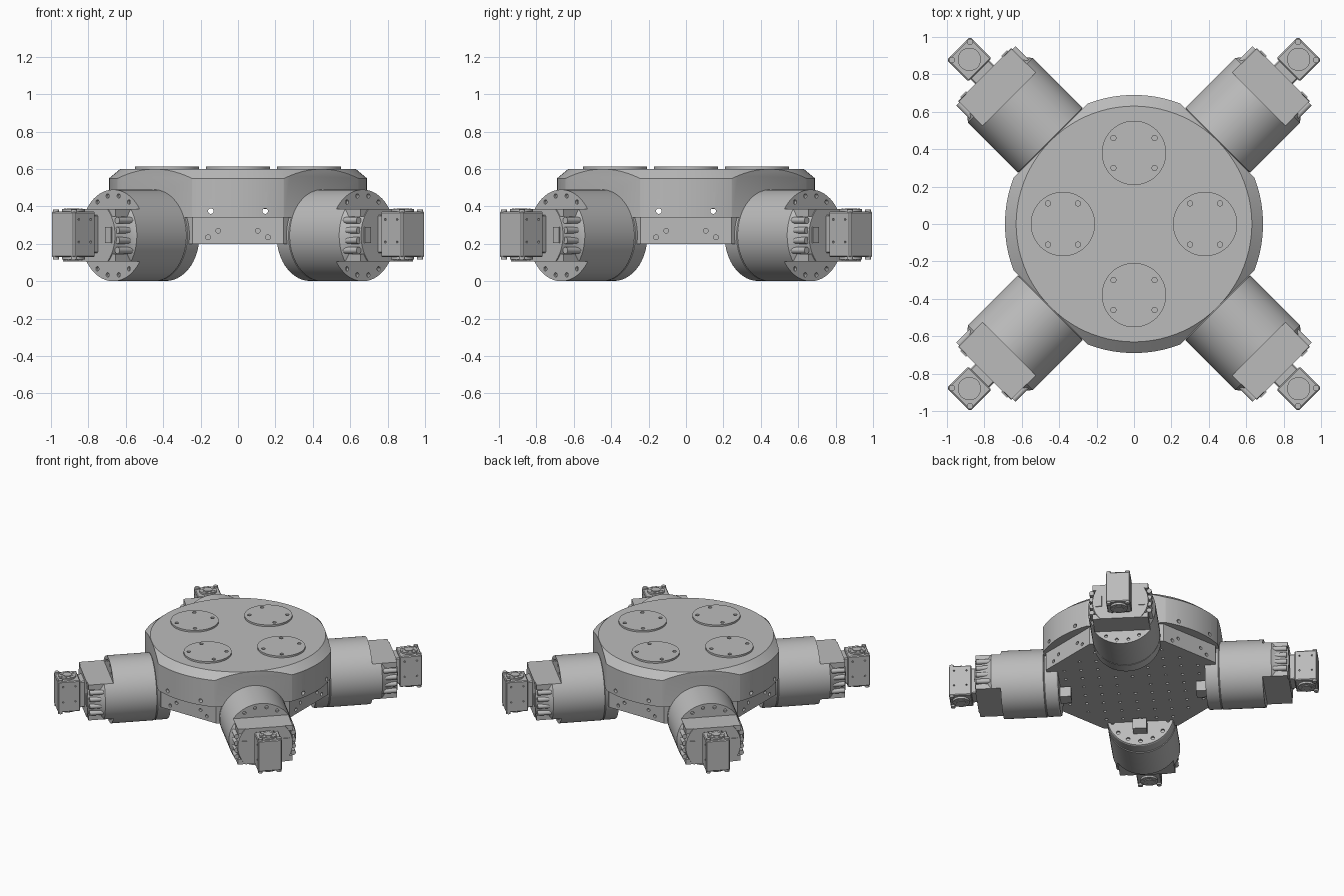
import bpy, bmesh, math
from mathutils import Matrix, Vector

cube = bpy.data.objects.get("Cube")
if cube:
    bpy.data.objects.remove(cube, do_unlink=True)

grey = bpy.data.materials.new("machined_grey")
grey.use_nodes = True
grey.diffuse_color = (0.5, 0.5, 0.5, 1)
grey.node_tree.nodes["Principled BSDF"].inputs["Base Color"].default_value = grey.diffuse_color

ALONG_X = Matrix.Rotation(math.pi / 2, 4, 'Y')
ALONG_Y = Matrix.Rotation(-math.pi / 2, 4, 'X')
ALONG_Z = Matrix.Identity(4)
AXIS_Z = 0.245      # height of every arm axis
DIAG = math.sqrt(0.5)


def add_lathe(bm, profile, turn=ALONG_Z, origin=(0, 0, 0), sides=64):
    """Closed solid from (height, radius) pairs around the turned z axis."""
    place = Matrix.Translation(origin) @ turn
    rings = []
    for h, r in profile:
        angles = [2 * math.pi * (i + 0.5) / sides for i in range(sides)]
        rings.append([bm.verts.new(place @ Vector((r * math.cos(a), r * math.sin(a), h))) for a in angles])
    for low, high in zip(rings, rings[1:]):
        for i in range(sides):
            j = (i + 1) % sides
            bm.faces.new((low[i], low[j], high[j], high[i]))
    bm.faces.new(rings[0][::-1])
    bm.faces.new(rings[-1])


def add_rod(bm, origin, r, length, turn=ALONG_Z, sides=16):
    """Rod centred on its origin."""
    add_lathe(bm, [(-length / 2, r), (length / 2, r)], turn, origin, sides)


def add_box(bm, low, high):
    low, high = Vector(low), Vector(high)
    size = Matrix.Diagonal((high - low).to_4d())
    size[3][3] = 1
    bmesh.ops.create_cube(bm, size=1, matrix=Matrix.Translation((low + high) / 2) @ size)


def slice_off(bm, point, normal):
    """Remove everything beyond a plane and close the opening."""
    geom = bm.verts[:] + bm.edges[:] + bm.faces[:]
    cut = bmesh.ops.bisect_plane(bm, geom=geom, plane_co=point, plane_no=normal, clear_outer=True)
    edges = [e for e in cut["geom_cut"] if isinstance(e, bmesh.types.BMEdge)]
    if edges:
        bmesh.ops.contextual_create(bm, geom=edges)


def finish(name, bm):
    bmesh.ops.recalc_face_normals(bm, faces=bm.faces)
    mesh = bpy.data.meshes.new(name)
    bm.to_mesh(mesh)
    bm.free()
    mesh.materials.append(grey)
    obj = bpy.data.objects.new(name, mesh)
    bpy.context.collection.objects.link(obj)
    return obj


def drill(obj, holes):
    """Subtract (origin, radius, length, direction) rods from a part."""
    bm = bmesh.new()
    for origin, r, length, turn in holes:
        add_rod(bm, origin, r, length, turn, 12)
    cutter = finish("hole_cutter", bm)
    cutter.hide_render = True
    mod = obj.modifiers.new("holes", 'BOOLEAN')
    mod.operation, mod.solver, mod.object = 'DIFFERENCE', 'EXACT', cutter
    bpy.context.view_layer.update()
    graph = bpy.context.evaluated_depsgraph_get()
    mesh = bpy.data.meshes.new_from_object(obj.evaluated_get(graph))
    obj.modifiers.clear()
    obj.data = mesh
    bpy.data.objects.remove(cutter, do_unlink=True)


def smooth(obj):
    for p in obj.data.polygons:
        p.use_smooth = True
    obj.data.set_sharp_from_angle(angle=math.radians(25))


signs = [(sx, sy) for sx in (-1, 1) for sy in (-1, 1)]

# Round upper hull with four diagonal mounting flats
bm = bmesh.new()
add_lathe(bm, [(0.34, 0.69), (0.55, 0.69), (0.60, 0.63)], sides=96)
for sx, sy in signs:
    slice_off(bm, (sx * 0.63 * DIAG, sy * 0.63 * DIAG, 0), (sx, sy, 0))
hull = finish("hull", bm)

# Lower hull with flat side panels
bm = bmesh.new()
add_box(bm, (-0.62, -0.62, 0.20), (0.62, 0.62, 0.345))
for sx, sy in signs:
    slice_off(bm, (sx * 0.61 * DIAG, sy * 0.61 * DIAG, 0), (sx, sy, 0))
base = finish("lower_hull", bm)

# Through holes in the hull, panel holes and the underside hole grid
drill(hull, [((s * 0.145, 0, 0.375), 0.015, 2, ALONG_Y) for s in (-1, 1)])
drill(hull, [((0, s * 0.145, 0.375), 0.015, 2, ALONG_X) for s in (-1, 1)])
panel = []
for t, z in ((0.16, 0.235), (0.105, 0.27)):
    for a, b in signs:
        panel.append(((a * t, b * 0.62, z), 0.013, 0.04, ALONG_Y))
        panel.append(((b * 0.62, a * t, z), 0.013, 0.04, ALONG_X))
for i in range(-6, 7):
    for j in range(-6, 7):
        if abs(i) + abs(j) <= 8 and (i + j) % 2 == 0 and abs(i) + abs(j) > 1:
            panel.append(((i * 0.085, j * 0.085, 0.20), 0.011, 0.03, ALONG_Z))
drill(base, panel)
smooth(hull)
smooth(base)

# Four round cover plates, each with four screw holes
for name, x, y in (("front", 0, -1), ("back", 0, 1), ("left", 1, 0), ("right", -1, 0)):
    bm = bmesh.new()
    cx, cy = x * 0.38, y * 0.38
    add_lathe(bm, [(0.595, 0.172), (0.614, 0.172)], origin=(cx, cy, 0))
    cover = finish(name + "_cover_plate", bm)
    dx, dy = (0.08, 0.11) if x else (0.11, 0.08)
    drill(cover, [((cx + a * dx, cy + b * dy, 0.614), 0.014, 0.024, ALONG_Z) for a, b in signs])
    smooth(cover)

# Arm parts are modelled pointing along +x, then turned to the diagonals
arm = []


def ring(d, r, count, size):
    turns = [2 * math.pi * (i + 0.5) / count for i in range(count)]
    return [((d, r * math.cos(a), AXIS_Z + r * math.sin(a)), size, 0.03, ALONG_X) for a in turns]


# Motor housing with a seam and two bolt circles
bm = bmesh.new()
add_lathe(bm, [(0.53, 0.238), (0.54, 0.243), (0.625, 0.243), (0.63, 0.238), (0.635, 0.245), (0.944, 0.245)],
          ALONG_X, (0, 0, AXIS_Z))
housing = finish("motor_housing", bm)
drill(housing, ring(0.53, 0.205, 14, 0.014) + ring(0.944, 0.215, 16, 0.012))
arm.append(housing)

# Connector box on the inner cap
bm = bmesh.new()
add_box(bm, (0.45, -0.05, 0.10), (0.54, 0.05, 0.18))
arm.append(finish("inner_connector", bm))

# Flat-topped joint head with tapered flanks
bm = bmesh.new()
add_lathe(bm, [(0.93, 0.245), (1.01, 0.245), (1.04, 0.222), (1.13, 0.20)], ALONG_X, (0, 0, AXIS_Z))
for side in (-1, 1):
    slice_off(bm, (0, 0, AXIS_Z + side * 0.14), (0, 0, side))
arm.append(finish("joint_head", bm))

# Corner blocks, flank bolts and end sockets
bm = bmesh.new()
for side in (-1, 1):
    for low, high in ((0.345, 0.385), (0.105, 0.145)):
        add_box(bm, (0.95, side * 0.13, low), (1.125, side * 0.20, high))
    for z in (0.165, 0.218, 0.272, 0.325):
        add_rod(bm, (1.07, side * 0.207, z), 0.018, 0.10, ALONG_X)
    add_box(bm, (1.12, side * 0.155 - 0.022, 0.205), (1.137, side * 0.155 + 0.022, 0.29))
arm.append(finish("joint_fittings", bm))

# Wrist block: neck, body, round flanges and corner pins
bm = bmesh.new()
add_box(bm, (1.11, -0.07, 0.15), (1.18, 0.07, 0.355))
add_box(bm, (1.165, -0.087, 0.13), (1.327, 0.087, 0.372))
bmesh.ops.bevel(bm, geom=bm.edges[:], offset=0.006, segments=1, affect='EDGES')
wrist = finish("wrist_block", bm)
drill(wrist, [((d, s * 0.087, z), 0.006, 0.02, ALONG_Y)
              for d in (1.20, 1.29) for z in (0.21, 0.33) for s in (-1, 1)])
arm.append(wrist)

bm = bmesh.new()
for s in (-1, 1):
    z = 0.25 + s * 0.125
    add_rod(bm, (1.245, 0, z), 0.062, 0.02, sides=32)
    add_rod(bm, (1.245, 0, z + s * 0.005), 0.033, 0.02, sides=24)
    for i in range(8):
        a = math.pi * (i + 0.5) / 4
        add_rod(bm, (1.245 + 0.047 * math.cos(a), 0.047 * math.sin(a), z + s * 0.003), 0.007, 0.02, sides=8)
    for t in (-1, 1):
        add_rod(bm, (1.308, t * 0.068, z), 0.017, 0.018)
arm.append(finish("wrist_flanges", bm))

# Repeat the arm on all four diagonals
corners = ("back_left", "back_right", "front_right", "front_left")
for part in arm:
    smooth(part)
    label = part.name
    for i, corner in enumerate(corners):
        copy = part if i == 0 else part.copy()
        if i:
            bpy.context.collection.objects.link(copy)
        copy.name = corner + "_" + label
        copy.matrix_world = Matrix.Rotation(math.pi / 4 + i * math.pi / 2, 4, 'Z')
